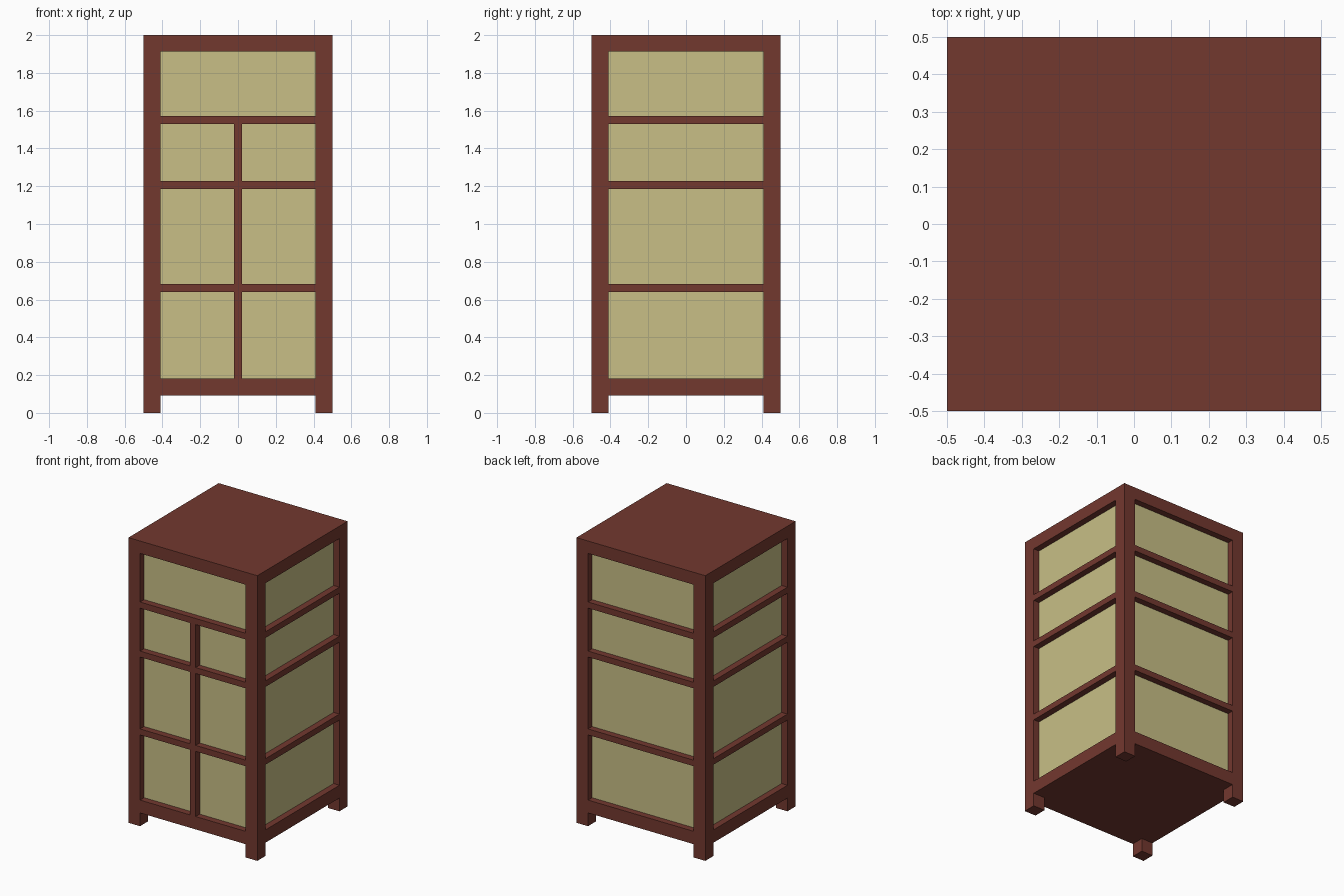
import bpy
from math import pi
from mathutils import Matrix

if "Cube" in bpy.data.objects:
    bpy.data.objects.remove(bpy.data.objects["Cube"])


def material(name, color):
    m = bpy.data.materials.new(name)
    m.diffuse_color = (*color, 1)
    m.use_nodes = True
    m.node_tree.nodes["Principled BSDF"].inputs["Base Color"].default_value = m.diffuse_color
    return m


WOOD = material("dark_wood", (0.171, 0.040, 0.028))
PANEL = material("cream_panel", (0.578, 0.521, 0.238))


def box(name, lo, hi, mat, turn=0):
    """Box between two corners, turned about the cabinet axis in quarter turns."""
    bpy.ops.mesh.primitive_cube_add(size=1)
    ob = bpy.context.object
    ob.name = name
    size = [b - a for a, b in zip(lo, hi)]
    mid = [(a + b) / 2 for a, b in zip(lo, hi)]
    ob.data.transform(Matrix.Rotation(turn * pi / 2, 4, 'Z')
                      @ Matrix.Translation(mid) @ Matrix.Diagonal((*size, 1)))
    ob.data.materials.append(mat)
    return ob


H = 0.5        # half width
IN = 0.41      # inner edge of the posts
FACE = 0.455   # recessed panel face
FLOOR, BASE, TOP = 0.093, 0.183, 1.913
SHELVES = [(0.64, 0.682), (1.186, 1.228), (1.529, 1.572)]

# Top board, floor and recessed panel body
box("top_board", (-H, -H, TOP), (H, H, 2), WOOD)
box("floor_board", (-IN, -IN, FLOOR), (IN, IN, BASE), WOOD)
box("panel_body", (-FACE, -FACE, BASE), (FACE, FACE, TOP), PANEL)

# Corner posts and the rails on each of the four sides
for t, side in enumerate(("front", "right", "back", "left")):
    box(side + "_post", (-H, -H, 0), (-IN, -IN, TOP), WOOD, t)
    box(side + "_bottom_rail", (-IN, -H, FLOOR), (IN, -IN, BASE), WOOD, t)
    for z0, z1 in SHELVES:
        box(side + "_rail", (-IN, -H, z0), (IN, -FACE, z1), WOOD, t)

# Front door dividers between the rails, below the top drawer
starts = [BASE] + [s[1] for s in SHELVES[:2]]
for z0, (z1, _) in zip(starts, SHELVES):
    box("door_divider", (-0.022, -H, z0), (0.022, -FACE, z1), WOOD)
